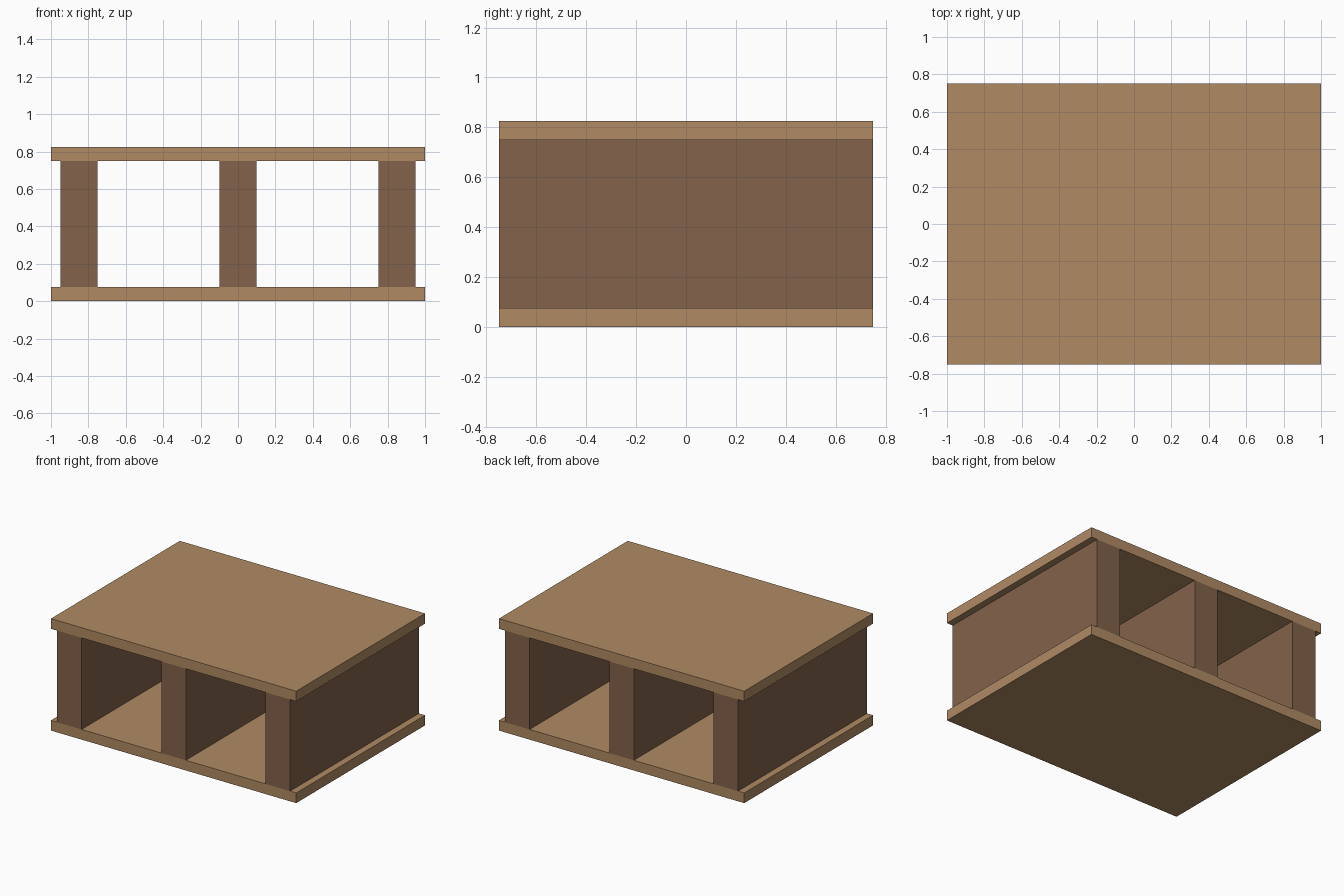
import bpy

if "Cube" in bpy.data.objects:
    bpy.data.objects.remove(bpy.data.objects["Cube"], do_unlink=True)


def make_material(name, color):
    mat = bpy.data.materials.new(name)
    mat.use_nodes = True
    mat.diffuse_color = color
    mat.node_tree.nodes["Principled BSDF"].inputs["Base Color"].default_value = color
    return mat


def make_box(name, size, x, bottom, mat):
    bpy.ops.mesh.primitive_cube_add(size=1, location=(x, 0, bottom + size[2] / 2))
    box = bpy.context.object
    box.name = name
    box.scale = size
    bpy.ops.object.transform_apply(location=False, rotation=False, scale=True)
    box.data.materials.append(mat)
    return box


light_wood = make_material("light wood", (0.434, 0.254, 0.127, 1))
dark_wood = make_material("dark wood", (0.223, 0.122, 0.069, 1))

depth = 1.5
board = 0.075
gap = 0.675

# Flat boards below and above
make_box("bottom_board", (2, depth, board), 0, 0, light_wood)
make_box("top_board", (2, depth, board), 0, board + gap, light_wood)

# Full-depth beams between the boards
for name, x in (("right_beam", -0.85), ("middle_beam", 0), ("left_beam", 0.85)):
    make_box(name, (0.2, depth, gap), x, board, dark_wood)
